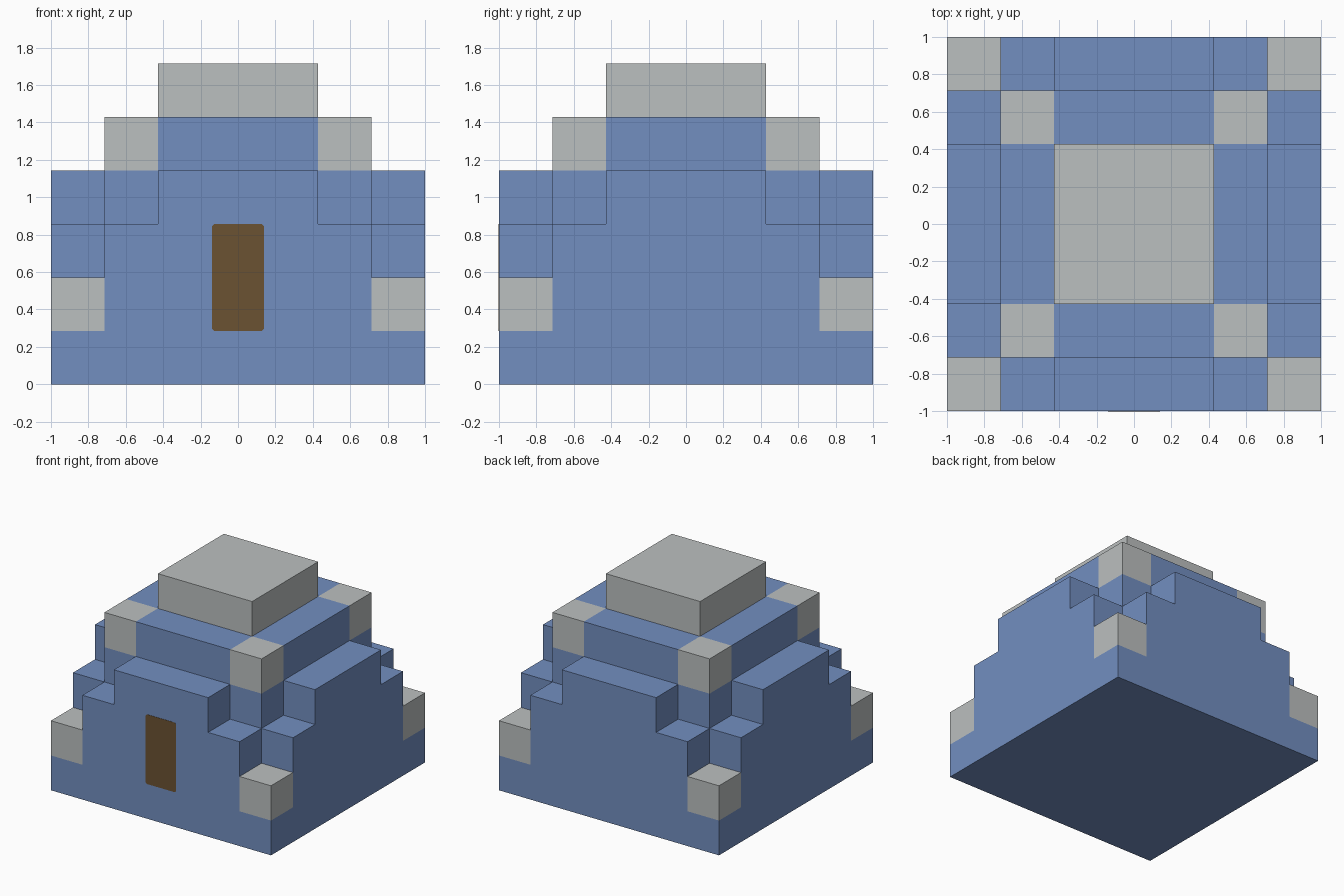
import bpy
import bmesh
from math import pi
from mathutils import Matrix

default = bpy.data.objects.get("Cube")
if default:
    bpy.data.objects.remove(default, do_unlink=True)

U = 2 / 7          # one building block
EDGE = 3.5 * U     # outer wall plane
TIER = 2.5 * U     # upper tier half width
CORE = 1.5 * U     # top block half width


def material(name, rgb):
    mat = bpy.data.materials.new(name)
    mat.use_nodes = True
    mat.diffuse_color = (*rgb, 1)
    mat.node_tree.nodes["Principled BSDF"].inputs["Base Color"].default_value = (*rgb, 1)
    return mat


blue = material("blue", (0.17, 0.273, 0.53))
grey = material("light grey", (0.5, 0.525, 0.525))
brown = material("door brown", (0.147, 0.084, 0.032))


def add_object(name, bm, mat):
    bmesh.ops.recalc_face_normals(bm, faces=bm.faces)
    mesh = bpy.data.meshes.new(name)
    bm.to_mesh(mesh)
    bm.free()
    mesh.materials.append(mat)
    obj = bpy.data.objects.new(name, mesh)
    bpy.context.collection.objects.link(obj)
    return obj


def box(name, low, high, mat):
    bm = bmesh.new()
    bmesh.ops.create_cube(bm, size=1)
    for v in bm.verts:
        v.co = [high[i] if v.co[i] > 0 else low[i] for i in range(3)]
    return add_object(name, bm, mat)


def prism(name, points, push, mat, turn=0):
    bm = bmesh.new()
    face = bm.faces.new([bm.verts.new(p) for p in points])
    new = bmesh.ops.extrude_face_region(bm, geom=[face])["geom"]
    bmesh.ops.translate(bm, vec=push, verts=[g for g in new if isinstance(g, bmesh.types.BMVert)])
    bmesh.ops.rotate(bm, matrix=Matrix.Rotation(turn, 3, "Z"), verts=bm.verts)
    return add_object(name, bm, mat)


# Solid base slab and central body
box("base", (-EDGE, -EDGE, 0), (EDGE, EDGE, U), blue)
box("body", (-TIER, -TIER, U), (TIER, TIER, 4 * U), blue)

# Stepped wall on each side
half = [(TIER, U), (TIER, 3 * U), (CORE, 3 * U), (CORE, 4 * U)]
outline = half + [(-x, z) for x, z in reversed(half)]
for i, side in enumerate(("front", "left", "back", "right")):
    prism(side + "_wall", [(x, -EDGE, z) for x, z in outline], (0, U, 0), blue, i * pi / 2)

# Cross-shaped upper tier
quarter = [(CORE, -TIER), (CORE, -CORE), (TIER, -CORE)]
right_half = quarter + [(x, -y) for x, y in reversed(quarter)]
cross = right_half + [(-x, y) for x, y in reversed(right_half)]
prism("upper_tier", [(x, y, 4 * U) for x, y in cross], (0, 0, U), blue)

# Grey corner blocks, low and high
for level, outer, inner, z in (("lower", EDGE, TIER, U), ("upper", TIER, CORE, 4 * U)):
    for depth, sy in (("front", -1), ("back", 1)):
        for side, sx in (("left", 1), ("right", -1)):
            xs = sorted((sx * inner, sx * outer))
            ys = sorted((sy * inner, sy * outer))
            box(f"{level}_{depth}_{side}_corner", (xs[0], ys[0], z), (xs[1], ys[1], z + U), grey)

# Top block
box("top_block", (-CORE, -CORE, 5 * U), (CORE, CORE, 6 * U), grey)

# Door plate with slightly softened corners
w, r = U / 2 - 0.004, 0.012
door_half = [(w - r, U), (w, U + r), (w, 3 * U - r), (w - r, 3 * U)]
door = door_half + [(-x, z) for x, z in reversed(door_half)]
prism("door", [(x, -EDGE - 0.002, z) for x, z in door], (0, 0.004, 0), brown)
